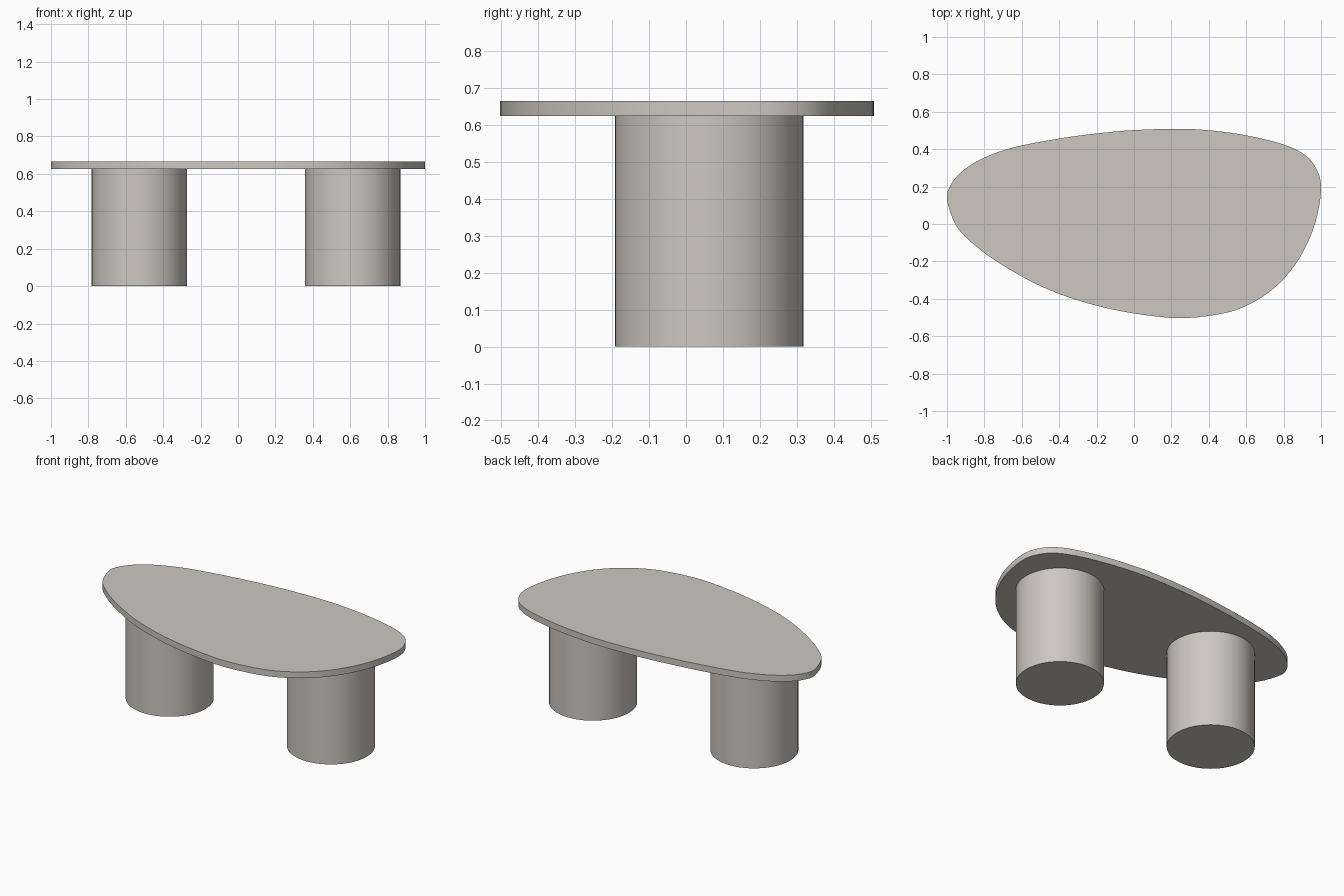
import bpy, bmesh, math
from mathutils import Vector

if "Cube" in bpy.data.objects:
    bpy.data.objects.remove(bpy.data.objects["Cube"])

stone = bpy.data.materials.new("warm grey stone")
stone.diffuse_color = (0.61, 0.575, 0.53, 1)
stone.use_nodes = True
stone.node_tree.nodes["Principled BSDF"].inputs["Base Color"].default_value = stone.diffuse_color


def finish(bm, name):
    bmesh.ops.recalc_face_normals(bm, faces=bm.faces[:])
    mesh = bpy.data.meshes.new(name)
    bm.to_mesh(mesh)
    bm.free()
    mesh.materials.append(stone)
    ob = bpy.data.objects.new(name, mesh)
    bpy.context.collection.objects.link(ob)
    bpy.ops.object.select_all(action='DESELECT')
    ob.select_set(True)
    bpy.context.view_layer.objects.active = ob
    bpy.ops.object.shade_smooth_by_angle(angle=math.radians(30))
    return ob


def smooth_loop(pts, steps):
    """Closed Catmull-Rom curve through the points."""
    out, n = [], len(pts)
    for i in range(n):
        a, b, c, d = (Vector(pts[(i + k) % n]) for k in (-1, 0, 1, 2))
        for s in range(steps):
            t = s / steps
            out.append(0.5 * (2 * b + (c - a) * t + (2 * a - 5 * b + 4 * c - d) * t * t
                              + (3 * b - a - 3 * c + d) * t ** 3))
    return out


def extrude_outline(name, outline, z0, z1):
    bm = bmesh.new()
    face = bm.faces.new([bm.verts.new((p[0], p[1], z0)) for p in outline])
    ext = bmesh.ops.extrude_face_region(bm, geom=[face], use_keep_orig=True)
    top = [g for g in ext["geom"] if isinstance(g, bmesh.types.BMVert)]
    bmesh.ops.translate(bm, verts=top, vec=(0, 0, z1 - z0))
    return finish(bm, name)


# Pebble-shaped table top
OUTLINE = [
    (-1.0, 0.13), (-0.982, 0.205), (-0.93, 0.272), (-0.84, 0.335), (-0.72, 0.387),
    (-0.6, 0.42), (-0.4, 0.457), (-0.2, 0.484), (0.0, 0.502), (0.25, 0.509),
    (0.42, 0.499), (0.6, 0.474), (0.8, 0.425), (0.92, 0.365), (0.98, 0.285),
    (1.0, 0.2), (0.987, 0.08), (0.95, -0.05), (0.88, -0.19), (0.78, -0.315),
    (0.65, -0.412), (0.5, -0.473), (0.28, -0.503), (0.1, -0.492), (-0.1, -0.46),
    (-0.3, -0.408), (-0.5, -0.332), (-0.7, -0.222), (-0.85, -0.115), (-0.95, -0.01)]
extrude_outline("table_top", smooth_loop(OUTLINE, 4), 0.625, 0.665)

# Two drum legs
R, Y = 0.255, 0.063
for name, x in (("left_leg", -0.527), ("right_leg", 0.613)):
    ring = [(x + R * math.cos(math.tau * i / 64), Y + R * math.sin(math.tau * i / 64))
            for i in range(64)]
    extrude_outline(name, ring, 0.0, 0.625)
